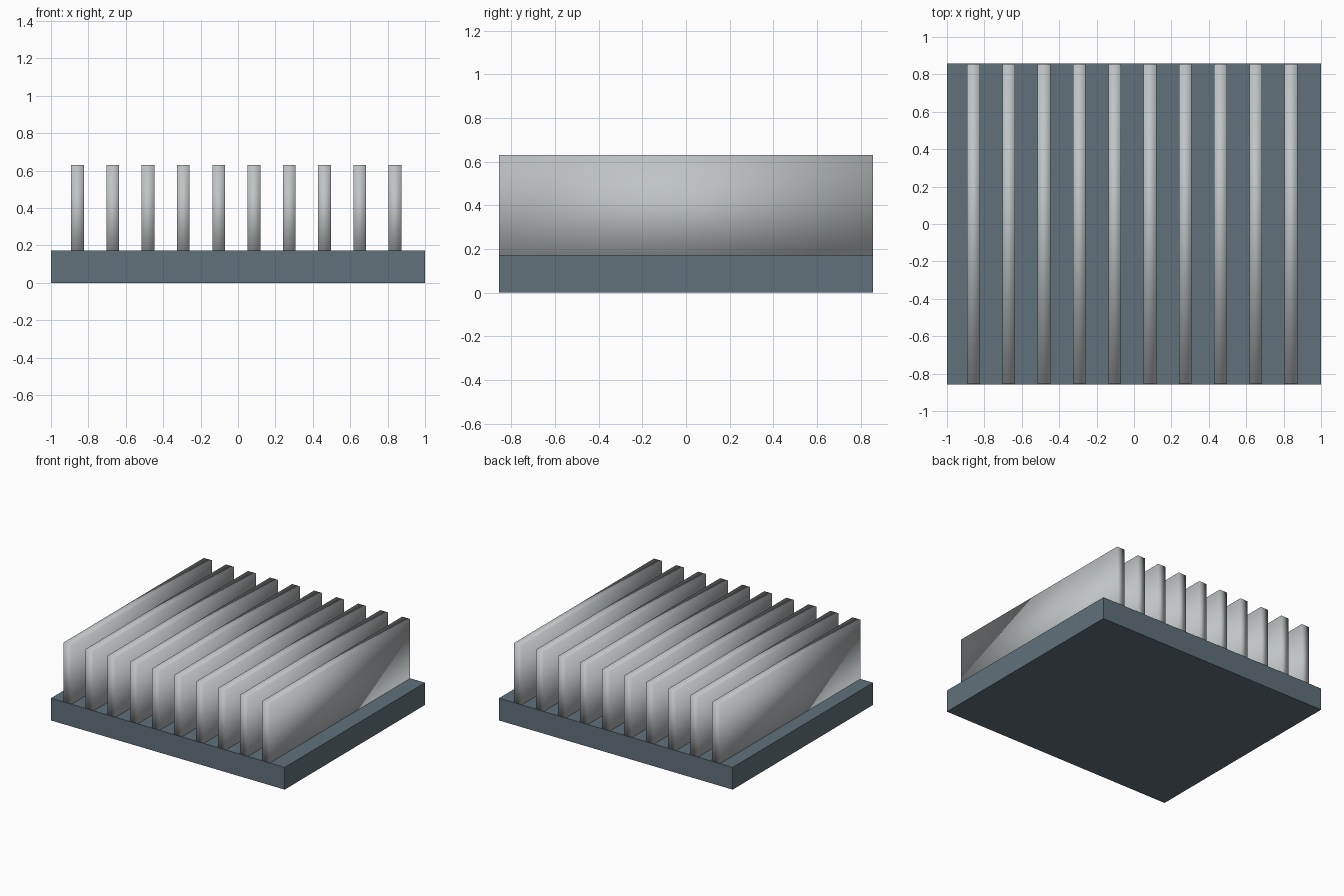
import bpy

cube = bpy.data.objects.get("Cube")
if cube:
    bpy.data.objects.remove(cube, do_unlink=True)


def make_material(name, color):
    mat = bpy.data.materials.new(name)
    mat.use_nodes = True
    mat.diffuse_color = color
    mat.node_tree.nodes["Principled BSDF"].inputs["Base Color"].default_value = color
    return mat


def box(name, x, width, depth, bottom, top, mat, smooth=False):
    bpy.ops.mesh.primitive_cube_add(size=1, location=(x, 0, (bottom + top) / 2))
    obj = bpy.context.object
    obj.name = name
    obj.scale = (width, depth, top - bottom)
    bpy.ops.object.transform_apply(location=False, rotation=False, scale=True)
    obj.data.materials.append(mat)
    if smooth:
        bpy.ops.object.shade_smooth()
    return obj


slate = make_material("slate_blue_grey", (0.12, 0.165, 0.195, 1))
aluminium = make_material("light_aluminium", (0.52, 0.55, 0.56, 1))

DEPTH = 1.714
FIN_COUNT = 10
FIRST_X, SPACING = -0.858, 0.1886

# Base plate
box("base_plate", 0, 2, DEPTH, 0, 0.172, slate)

# Row of softly shaded cooling fins, seated into the plate
for i in range(FIN_COUNT):
    box(f"fin_{i + 1}", FIRST_X + i * SPACING, 0.068, DEPTH - 0.001,
        0.11, 0.631, aluminium, smooth=True)
